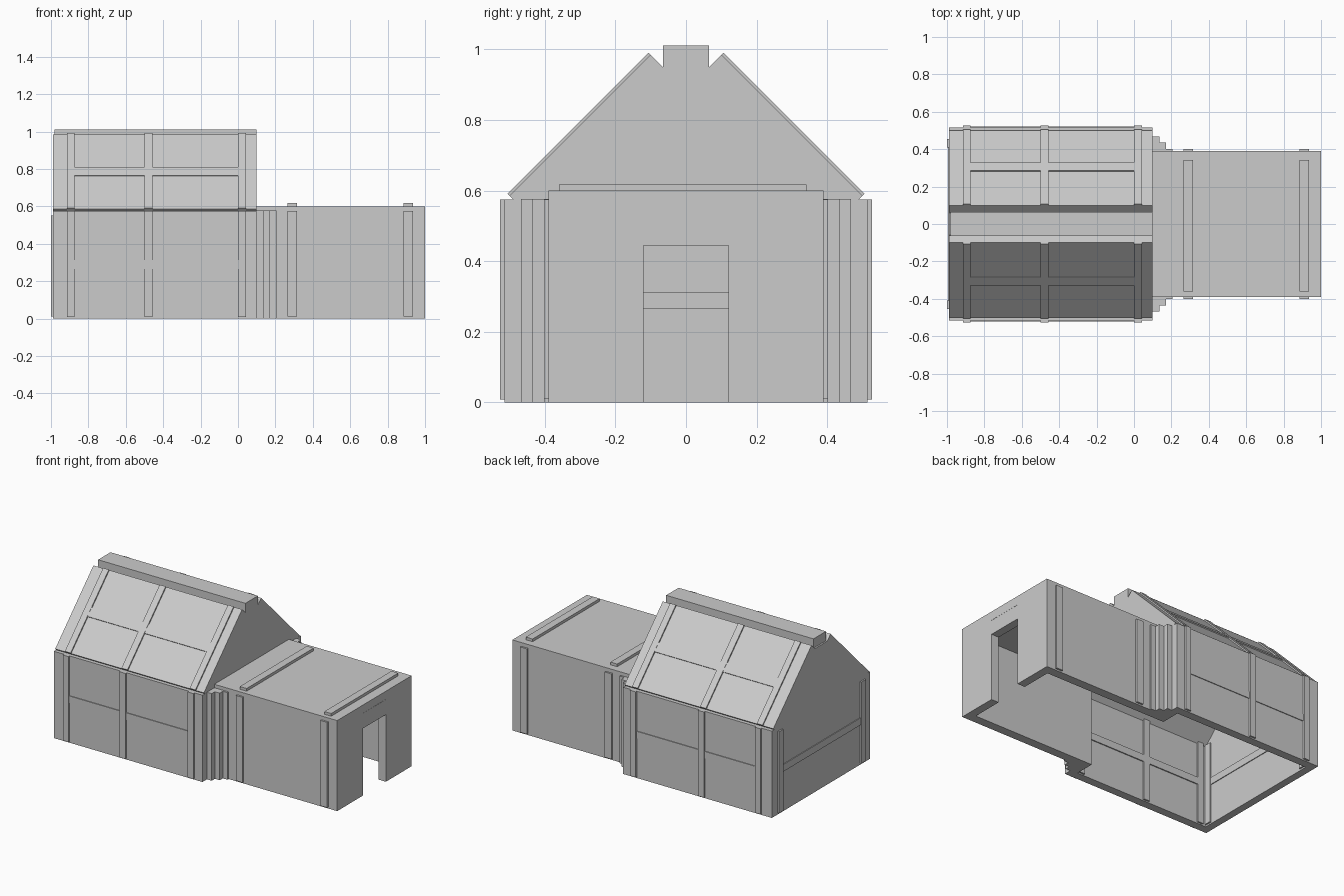
import bpy, bmesh

cube = bpy.data.objects.get("Cube")
if cube:
    bpy.data.objects.remove(cube)

grey = bpy.data.materials.new("plain grey")
grey.use_nodes = True
grey.diffuse_color = (0.6, 0.6, 0.6, 1)
grey.node_tree.nodes["Principled BSDF"].inputs["Base Color"].default_value = (0.6, 0.6, 0.6, 1)


def extrude_x(name, profile, x0, x1):
    """Solid made by sweeping a (y, z) outline from x0 to x1."""
    bm = bmesh.new()
    face = bm.faces.new([bm.verts.new((x0, y, z)) for y, z in profile])
    swept = bmesh.ops.extrude_face_region(bm, geom=[face])["geom"]
    moved = [v for v in swept if isinstance(v, bmesh.types.BMVert)]
    bmesh.ops.translate(bm, verts=moved, vec=(x1 - x0, 0, 0))
    bmesh.ops.recalc_face_normals(bm, faces=bm.faces)
    mesh = bpy.data.meshes.new(name)
    bm.to_mesh(mesh)
    bm.free()
    mesh.materials.append(grey)
    obj = bpy.data.objects.new(name, mesh)
    bpy.context.scene.collection.objects.link(obj)
    return obj


def box(name, x0, x1, y0, y1, z0, z1):
    return extrude_x(name, [(y0, z0), (y1, z0), (y1, z1), (y0, z1)], x0, x1)


def mirrored(half):
    """Complete a half outline (y > 0, listed bottom to top) across y = 0."""
    return half + [(-y, z) for y, z in reversed(half)]


def sloped_rail(name, side, x0, x1, y0, y1, raise_by=0.006):
    """Strip lying on the 45 degree roof plane between two y positions."""
    pts = [(y + d, ROOF - y + d) for y, d in
           ((y0, -0.005), (y1, -0.005), (y1, raise_by), (y0, raise_by))]
    extrude_x(name, [(side * y, z) for y, z in pts], x0, x1)


ROOF = 1.085
WEST, EAST = -0.99, 0.10
POSTS = ((-0.915, -0.873), (-0.50, -0.456), (0.0, 0.042))
BAR = (0.265, 0.312)

# Gable end walls; the east one opens into the annex
gable = [(0.515, 0), (0.515, 0.575), (0.435, 0.575), (0.06, 0.95)]
extrude_x("west_gable_wall", mirrored(gable), WEST, WEST + 0.05)
extrude_x("east_gable_wall", mirrored([(0.33, 0.545), (0.33, 0)] + gable),
          EAST - 0.05, EAST)
box("ridge_beam", WEST + 0.01, EAST, -0.065, 0.065, 0.93, 1.012)
box("west_cross_bar", WEST - 0.005, WEST + 0.055, -0.41, 0.41, *BAR)

# Sides of the main house and annex
for s, label in ((-1, "front"), (1, "back")):
    box(label + "_wall", WEST, EAST, s * 0.46, s * 0.515, 0, 0.575)
    box(label + "_wall_bar", POSTS[0][1], POSTS[2][0], s * 0.453, s * 0.520, *BAR)
    box(label + "_west_post", WEST - 0.01, WEST + 0.06, s * 0.41, s * 0.455, 0.01, 0.55)
    slab = [(0.10, 0.985), (0.50, 0.585), (0.46, 0.545), (0.06, 0.945)]
    extrude_x(label + "_roof_slab", [(s * y, z) for y, z in slab], WEST, EAST)
    sloped_rail(label + "_roof_bar", s, POSTS[0][1], POSTS[2][0], 0.28, 0.324, 0.005)
    for x0, x1 in POSTS:
        box(label + "_wall_post", x0, x1, s * 0.45, s * 0.527, 0.008, 0.575)
        sloped_rail(label + "_roof_rail", s, x0, x1, 0.10, 0.50)

    # Stepped connector between house and annex
    for x0, x1, y in ((0.10, 0.135, 0.468), (0.135, 0.17, 0.435), (0.17, 0.205, 0.402)):
        box(label + "_connector_step", x0, x1, s * 0.335, s * y, 0, 0.577)

    box(label + "_annex_wall", EAST, 1.0, s * 0.33, s * 0.39, 0, 0.6)
    for x in (0.265, 0.885):
        box(label + "_annex_post", x, x + 0.05, s * 0.38, s * 0.402, 0.01, 0.575)

# Annex roof, roof battens and doorway wall
box("annex_roof", EAST, 1.0, -0.39, 0.39, 0.545, 0.6)
for x in (0.265, 0.885):
    box("annex_roof_batten", x, x + 0.05, -0.36, 0.342, 0.59, 0.618)
extrude_x("doorway_wall", mirrored([(0.12, 0.445), (0.12, 0), (0.388, 0), (0.388, 0.598)]),
          0.945, 1.0)
box("door_lintel_strip", 0.99, 1.001, -0.12, 0.12, 0.54, 0.546)
